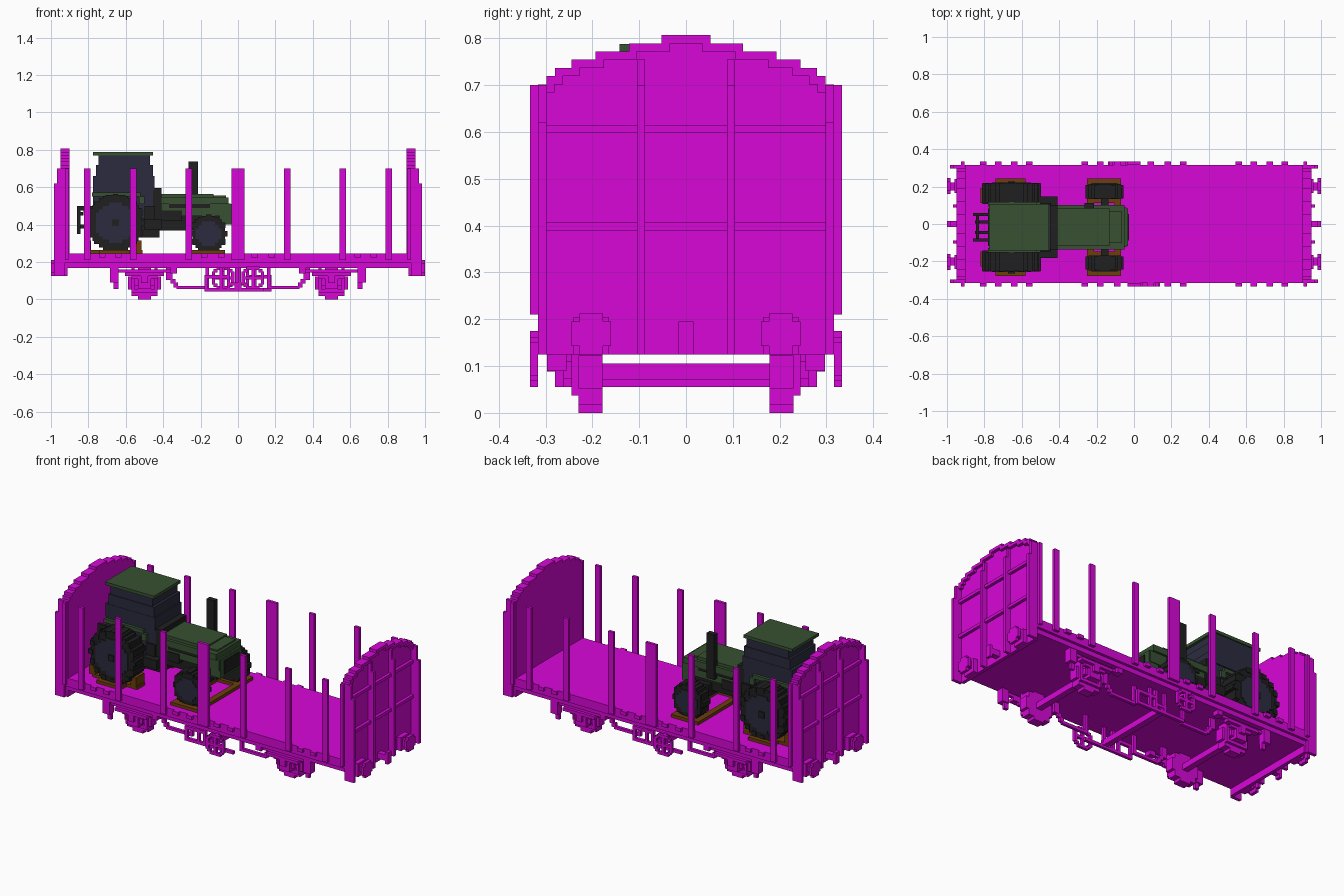
import bpy, bmesh, math

cube = bpy.data.objects.get("Cube")
if cube:
    bpy.data.objects.remove(cube, do_unlink=True)

U = 0.0175  # size of one block

# Ways to repeat the boxes of a part, as (x sign, y sign)
ONCE = ((1, 1),)
ENDS = ((1, 1), (-1, 1))
SIDES = ((1, 1), (1, -1))
CORNERS = ((1, 1), (-1, 1), (1, -1), (-1, -1))
TURNED = ((1, -1), (-1, 1))


def material(name, rgb):
    m = bpy.data.materials.new(name)
    m.use_nodes = True
    m.diffuse_color = (*rgb, 1)
    bsdf = m.node_tree.nodes["Principled BSDF"]
    bsdf.inputs["Base Color"].default_value = (*rgb, 1)
    bsdf.inputs["Roughness"].default_value = 0.8
    return m


MAGENTA = material("magenta", (0.69, 0.002, 0.69))
GREEN = material("tractor green", (0.038, 0.083, 0.032))
NAVY = material("dark navy", (0.024, 0.024, 0.05))
BLACK = material("rubber black", (0.014, 0.014, 0.014))
BROWN = material("wood brown", (0.15, 0.048, 0.004))


def parts(name, mat, boxes, copies=ONCE):
    """One object from boxes (x0, x1, y0, y1, z0, z1), repeated by sign."""
    bm = bmesh.new()
    for sx, sy in copies:
        for x0, x1, y0, y1, z0, z1 in boxes:
            for v in bmesh.ops.create_cube(bm, size=1)["verts"]:
                v.co.x = sx * ((x0 + x1) / 2) + v.co.x * (x1 - x0)
                v.co.y = sy * ((y0 + y1) / 2) + v.co.y * (y1 - y0)
                v.co.z = (z0 + z1) / 2 + v.co.z * (z1 - z0)
    me = bpy.data.meshes.new(name)
    bm.to_mesh(me)
    bm.free()
    me.materials.append(mat)
    ob = bpy.data.objects.new(name, me)
    bpy.context.collection.objects.link(ob)
    return ob


def disc(cx, cz, r, y0, y1):
    """Rows of boxes that make a stepped disc facing y."""
    n = max(2, round(2 * r / U))
    h = 2 * r / n
    rows = []
    for i in range(n):
        z = -r + (i + 0.5) * h
        half = max(U, round(math.sqrt(max(r * r - z * z, 0)) / U) * U)
        rows.append((cx - half, cx + half, y0, y1, cz + z - h / 2, cz + z + h / 2))
    return rows


# ---- Wagon floor and frame ----
parts("deck", MAGENTA, [(-0.932, 0.932, -0.316, 0.316, 0.195, 0.246)])
parts("underfloor", MAGENTA, [(-0.93, 0.93, -0.3, 0.3, 0.167, 0.2)])
parts("headstock", MAGENTA, [(0.912, 0.932, -0.3, 0.3, 0.125, 0.246)], ENDS)

# ---- Small fittings along the deck edge ----
parts("edge_tabs", MAGENTA, [(x - 0.0175, x + 0.0175, 0.31, 0.333, 0.225, 0.246)
                             for x in (0.09, 0.18, 0.64, 0.725)], CORNERS)

# ---- Side stakes ----
parts("side_stakes", MAGENTA, [(x - 0.0175, x + 0.0175, 0.316, 0.333, 0.21, 0.70)
                               for x in (0.263, 0.56, 0.805)], CORNERS)
parts("middle_stakes", MAGENTA, [(-0.035, 0.035, 0.316, 0.333, 0.21, 0.70)], SIDES)

# ---- Arched end walls: recessed panel, raised rim, ribs ----
arch = [0.052, 0.122, 0.193, 0.245, 0.28, 0.298, 0.316]
panel, rim = [], []
for k, half in enumerate(arch):
    z1 = 0.807 - k * U
    z0 = z1 - U
    panel.append((0.90, 0.932, -half, half, z0, z1))
    inner = arch[k - 1] - U if k else 0
    for s in (1, -1):
        a, b = sorted((s * inner, s * half))
        rim.append((0.925, 0.95, a, b, z0, z1))
z_low = 0.807 - len(arch) * U
panel.append((0.90, 0.932, -0.316, 0.316, 0.195, z_low))
parts("end_wall_panel", MAGENTA, panel, ENDS)
parts("end_wall_rim", MAGENTA, rim, ENDS)
parts("end_wall_corner_posts", MAGENTA, [
    (0.925, 0.985, 0.298, 0.316, 0.125, 0.62), (0.925, 0.967, 0.298, 0.316, 0.62, 0.70),
    (0.905, 0.925, 0.31, 0.333, 0.21, 0.70)], CORNERS)
parts("end_wall_upright_ribs", MAGENTA, [
    (0.93, 0.967, 0.088, 0.105, 0.125, 0.70),
    (0.93, 0.95, 0.088, 0.105, 0.70, 0.755)], CORNERS)
parts("end_wall_cross_ribs", MAGENTA, [
    (0.93, 0.95, -0.3, 0.3, z, z + U) for z in (0.39, 0.598)], ENDS)

# ---- Buffers and couplings ----
parts("buffers", MAGENTA, [
    (0.925, 0.985, 0.18, 0.222, 0.15, 0.195),
    (0.925, 0.96, 0.165, 0.24, 0.125, 0.205),
    (0.982, 1.0, 0.16, 0.245, 0.143, 0.195),
    (0.982, 1.0, 0.177, 0.228, 0.125, 0.212)], CORNERS)
parts("couplings", MAGENTA, [(0.925, 0.985, -0.016, 0.016, 0.143, 0.178),
                             (0.982, 1.0, -0.016, 0.016, 0.125, 0.195)], ENDS)

# ---- Running gear ----
parts("wheels", MAGENTA, disc(0.5, 0.0875, 0.0875, 0.178, 0.23), CORNERS)
parts("axles", MAGENTA, [(0.482, 0.518, -0.25, 0.25, 0.07, 0.105)], ENDS)
parts("axle_boxes", MAGENTA, [
    (0.465, 0.535, 0.23, 0.28, 0.055, 0.125),
    (0.447, 0.553, 0.23, 0.262, 0.072, 0.11),
    (0.482, 0.518, 0.27, 0.297, 0.088, 0.125),
    (0.43, 0.447, 0.228, 0.245, 0.04, 0.18),
    (0.553, 0.57, 0.228, 0.245, 0.04, 0.18),
    (0.43, 0.57, 0.228, 0.245, 0.037, 0.055)], CORNERS)
parts("leaf_springs", MAGENTA, [
    (0.34, 0.66, 0.262, 0.28, 0.143, 0.16),
    (0.395, 0.605, 0.262, 0.297, 0.125, 0.143),
    (0.43, 0.57, 0.262, 0.28, 0.11, 0.126),
    (0.325, 0.36, 0.255, 0.297, 0.14, 0.175),
    (0.64, 0.685, 0.255, 0.297, 0.09, 0.17),
    (0.64, 0.665, 0.262, 0.28, 0.055, 0.09)], CORNERS)

# ---- Truss rods and brake gear below the floor ----
parts("truss_rods", MAGENTA, [
    (0.17, 0.33, 0.19, 0.207, 0.055, 0.072),
    (0.32, 0.345, 0.19, 0.207, 0.065, 0.09),
    (0.335, 0.36, 0.19, 0.207, 0.085, 0.11),
    (0.35, 0.385, 0.19, 0.207, 0.105, 0.18),
    (0.155, 0.175, 0.19, 0.207, 0.055, 0.18)], CORNERS)
parts("brake_rods", MAGENTA, [
    (-0.18, 0.14, 0.228, 0.245, 0.042, 0.06), (-0.18, -0.163, 0.228, 0.245, 0.05, 0.13),
    (-0.10, -0.083, 0.228, 0.245, 0.05, 0.18), (-0.06, -0.043, 0.228, 0.245, 0.05, 0.18),
    (-0.18, -0.05, 0.228, 0.245, 0.112, 0.13), (0.0, 0.017, 0.228, 0.245, 0.05, 0.18),
    (-0.06, 0.02, 0.228, 0.245, 0.075, 0.092)], TURNED)
parts("brake_cross_shaft", MAGENTA, [(-0.018, 0.018, -0.24, 0.24, 0.055, 0.09)])
parts("brake_handwheels", MAGENTA, [
    (0.02, 0.14, 0.316, 0.333, 0.107, 0.124), (0.072, 0.089, 0.316, 0.333, 0.055, 0.175),
    (0.045, 0.115, 0.316, 0.333, 0.055, 0.072), (0.045, 0.115, 0.316, 0.333, 0.158, 0.175),
    (0.02, 0.037, 0.316, 0.333, 0.08, 0.15), (0.123, 0.14, 0.316, 0.333, 0.08, 0.15),
    (0.03, 0.05, 0.316, 0.333, 0.068, 0.085), (0.11, 0.13, 0.316, 0.333, 0.068, 0.085),
    (0.03, 0.05, 0.316, 0.333, 0.145, 0.162), (0.11, 0.13, 0.316, 0.333, 0.145, 0.162),
    (0.072, 0.089, 0.28, 0.32, 0.15, 0.175)], TURNED)

# ---- Wooden supports under the tractor ----
tractor = []
tractor.append(parts("wheel_pads", BROWN, [
    (-0.805, -0.51, 0.13, 0.205, 0.246, 0.264), (-0.74, -0.58, 0.2, 0.26, 0.246, 0.264),
    (-0.25, -0.07, 0.13, 0.26, 0.246, 0.264)], SIDES))
tractor.append(parts("cross_planks", BROWN, [
    (x, x + 0.035, -0.26, 0.26, 0.246, 0.264) for x in (-0.25, -0.105)]))
tractor.append(parts("chocks", BROWN, [
    (-0.55, -0.515, 0.13, 0.21, 0.262, 0.316), (-0.822, -0.785, 0.13, 0.21, 0.262, 0.316)], SIDES))

# ---- Tractor wheels ----
RX, RZ, FX, FZ = -0.655, 0.41, -0.157, 0.352


def treads(cx, cz, r, y0, y1, n):
    """Tread blocks around a tyre."""
    out = []
    for i in range(n):
        a = 2 * math.pi * i / n
        x, z = cx + r * math.cos(a), cz + r * math.sin(a)
        out.append((x - 0.014, x + 0.014, y0, y1, z - 0.014, z + 0.014))
    return out


tractor.append(parts("rear_tyres", BLACK, disc(RX, RZ, 0.149, 0.132, 0.233)
                     + treads(RX, RZ, 0.141, 0.125, 0.237, 16)
                     + [(RX - 0.018, RX + 0.018, 0.2, 0.246, RZ - 0.018, RZ + 0.018)], SIDES))
tractor.append(parts("front_tyres", BLACK, disc(FX, FZ, 0.094, 0.15, 0.232)
                     + treads(FX, FZ, 0.088, 0.155, 0.225, 12), SIDES))
tractor.append(parts("rear_rims", NAVY, disc(RX, RZ, 0.108, 0.2, 0.239), SIDES))
tractor.append(parts("front_rims", NAVY, disc(FX, FZ, 0.065, 0.2, 0.237), SIDES))
tractor.append(parts("tractor_axles", BLACK, [
    (RX - 0.03, RX + 0.03, -0.2, 0.2, RZ - 0.03, RZ + 0.03),
    (FX - 0.02, FX + 0.02, -0.18, 0.18, FZ - 0.02, FZ + 0.02),
    (FX - 0.05, FX + 0.03, -0.1, 0.1, FZ - 0.01, FZ + 0.06)]))

# ---- Tractor body ----
tractor.append(parts("fenders", GREEN, [
    (-0.78, -0.52, 0.11, 0.135, 0.55, 0.572), (-0.53, -0.50, 0.11, 0.135, 0.51, 0.55)], SIDES))
tractor.append(parts("chassis", BLACK, [
    (-0.78, -0.42, -0.1, 0.1, 0.33, 0.46), (-0.44, -0.08, -0.07, 0.07, 0.37, 0.45),
    (-0.50, -0.41, -0.165, 0.165, 0.375, 0.43), (-0.455, -0.41, -0.118, 0.118, 0.43, 0.595),
    (-0.50, -0.445, -0.13, 0.13, 0.43, 0.50), (-0.42, -0.3, -0.11, 0.11, 0.42, 0.475)]))
tractor.append(parts("hood", GREEN, [
    (-0.41, -0.13, -0.1, 0.1, 0.545, 0.564), (-0.42, -0.05, -0.118, 0.118, 0.51, 0.546),
    (-0.41, -0.04, -0.105, 0.105, 0.445, 0.512), (-0.13, -0.065, -0.085, 0.085, 0.546, 0.555)]))
tractor.append(parts("nose", GREEN, [(-0.10, -0.032, -0.1, 0.1, 0.40, 0.51)]))
tractor.append(parts("grille", BLACK, [
    (-0.04, -0.026, -0.07, 0.07, 0.415, 0.495), (-0.37, -0.15, -0.112, 0.112, 0.49, 0.512)]))
tractor.append(parts("exhaust", BLACK, [(-0.265, -0.215, 0.1, 0.13, 0.47, 0.738)]))
tractor.append(parts("cab", NAVY, [
    (-0.775, -0.45, -0.118, 0.118, 0.43, 0.585), (-0.775, -0.447, -0.124, 0.124, 0.585, 0.66),
    (-0.758, -0.455, -0.122, 0.122, 0.66, 0.72), (-0.745, -0.47, -0.118, 0.118, 0.72, 0.772)]))
tractor.append(parts("cab_roof", GREEN, [(-0.776, -0.455, -0.125, 0.125, 0.77, 0.788)]))
tractor.append(parts("rear_hitch", BLACK, [
    (-0.86, -0.77, 0.06, 0.077, 0.475, 0.5), (-0.86, -0.842, 0.06, 0.077, 0.35, 0.5),
    (-0.85, -0.77, 0.02, 0.037, 0.38, 0.4), (-0.845, -0.828, 0.0, 0.07, 0.45, 0.467),
    (-0.825, -0.77, 0.02, 0.037, 0.45, 0.5)], SIDES))

# Shift the whole tractor a little to one side on the deck
for ob in tractor:
    ob.location.y = -U
